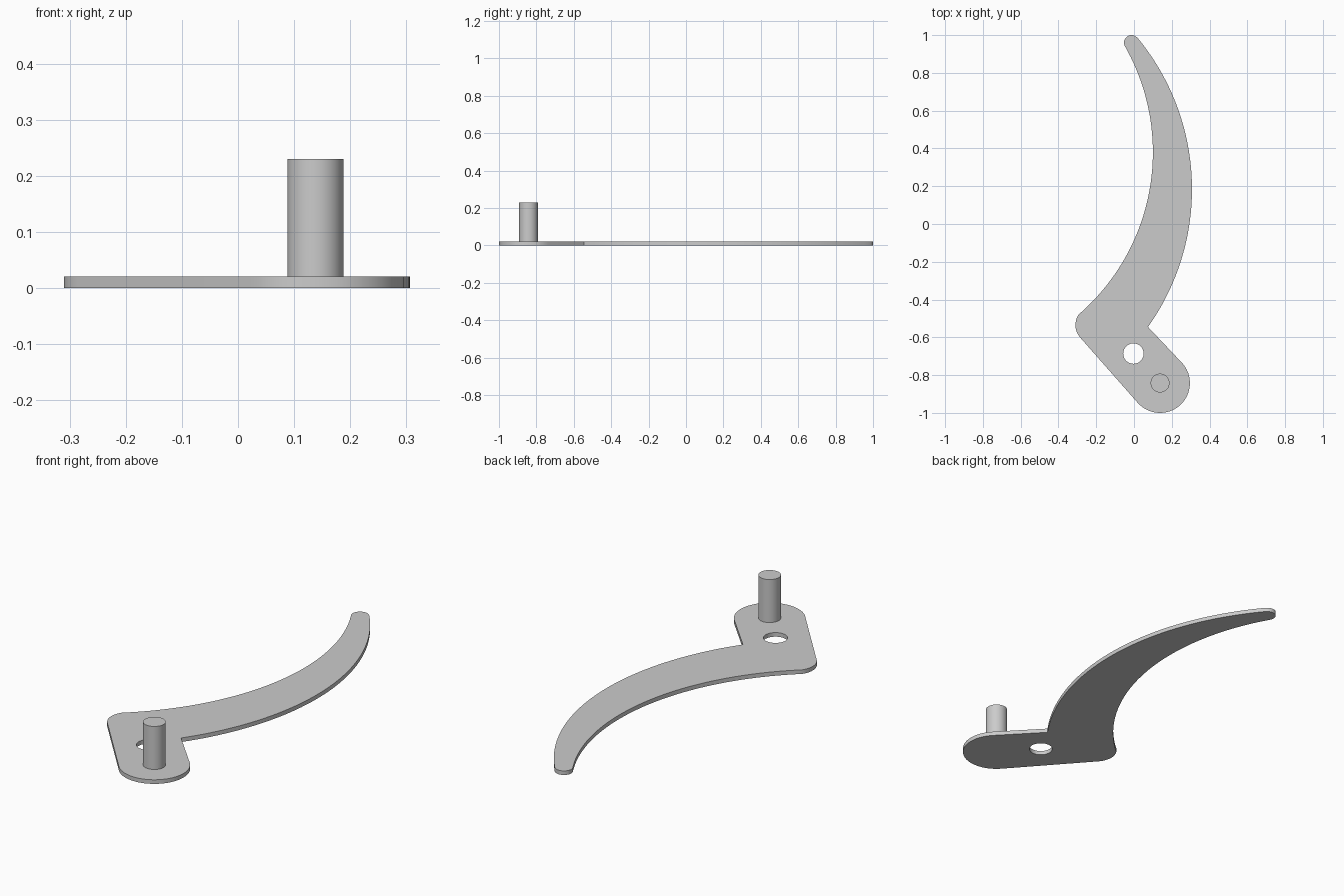
import bpy
import bmesh
from math import atan2, cos, sin, pi, radians
from mathutils import Vector

THICK = 0.02
PIN = Vector((0.138, -0.842))
HOLE = Vector((-0.003, -0.686))

if "Cube" in bpy.data.objects:
    bpy.data.objects.remove(bpy.data.objects["Cube"])

grey = bpy.data.materials.new("plain grey")
grey.use_nodes = True
colour = (0.6, 0.6, 0.6, 1)
grey.diffuse_color = colour
grey.node_tree.nodes["Principled BSDF"].inputs["Base Color"].default_value = colour


def arc(centre, radius, start, end, steps):
    """Points along an arc, angles in radians, both ends included."""
    angles = [start + (end - start) * i / steps for i in range(steps + 1)]
    return [Vector((centre[0] + radius * cos(a), centre[1] + radius * sin(a))) for a in angles]


def arc_through(a, b, c, steps):
    """Shallow arc from a to c that passes through b."""
    a, b, c = Vector(a), Vector(b), Vector(c)
    u, v = b - a, c - a
    d = 2 * u.cross(v)
    centre = a + Vector((v.y * u.length_squared - u.y * v.length_squared,
                         u.x * v.length_squared - v.x * u.length_squared)) / d
    start, end = (atan2(p.y - centre.y, p.x - centre.x) for p in (a, c))
    return arc(centre, (a - centre).length, start, end, steps)


def finish(bm, name):
    bmesh.ops.recalc_face_normals(bm, faces=bm.faces)
    mesh = bpy.data.meshes.new(name)
    bm.to_mesh(mesh)
    bm.free()
    mesh.materials.append(grey)
    obj = bpy.data.objects.new(name, mesh)
    bpy.context.collection.objects.link(obj)
    bpy.ops.object.select_all(action="DESELECT")
    obj.select_set(True)
    bpy.context.view_layer.objects.active = obj
    bpy.ops.object.shade_smooth_by_angle(angle=radians(30))
    return obj


# Lever outline, counter-clockwise: pin end, outer sweep, tip, inner sweep, heel
side = atan2(0.665, 0.747)
outline = arc(PIN, 0.158, side - pi, side, 32)
outline += arc_through((0.074, -0.545), (0.307, 0.18), (0.02, 0.984), 48)
outline += arc((-0.013, 0.96), 0.04, radians(40), radians(208), 16)[1:-1]
outline += arc_through((-0.048, 0.941), (0.1, 0.375), (-0.278, -0.466), 48)
outline += arc((-0.21, -0.535), 0.1, radians(138), side + pi, 14)[1:]

# Flat lever plate with a pivot hole
bm = bmesh.new()
for loop in (outline, arc(HOLE, 0.054, 0, 2 * pi, 48)[:-1]):
    verts = [bm.verts.new((p.x, p.y, 0)) for p in loop]
    for i, v in enumerate(verts):
        bm.edges.new((verts[i - 1], v))
bmesh.ops.triangle_fill(bm, edges=bm.edges[:], use_beauty=True, normal=(0, 0, 1))
top = bmesh.ops.extrude_face_region(bm, geom=bm.faces[:], use_keep_orig=True)["geom"]
bmesh.ops.translate(bm, vec=(0, 0, THICK),
                    verts=[g for g in top if isinstance(g, bmesh.types.BMVert)])
finish(bm, "lever_plate")

# Upright pin
bm = bmesh.new()
height = 0.23 - THICK
bmesh.ops.create_cone(bm, cap_ends=True, segments=48, radius1=0.05, radius2=0.05, depth=height)
bmesh.ops.translate(bm, verts=bm.verts, vec=(PIN.x, PIN.y, THICK + height / 2))
finish(bm, "pin")
